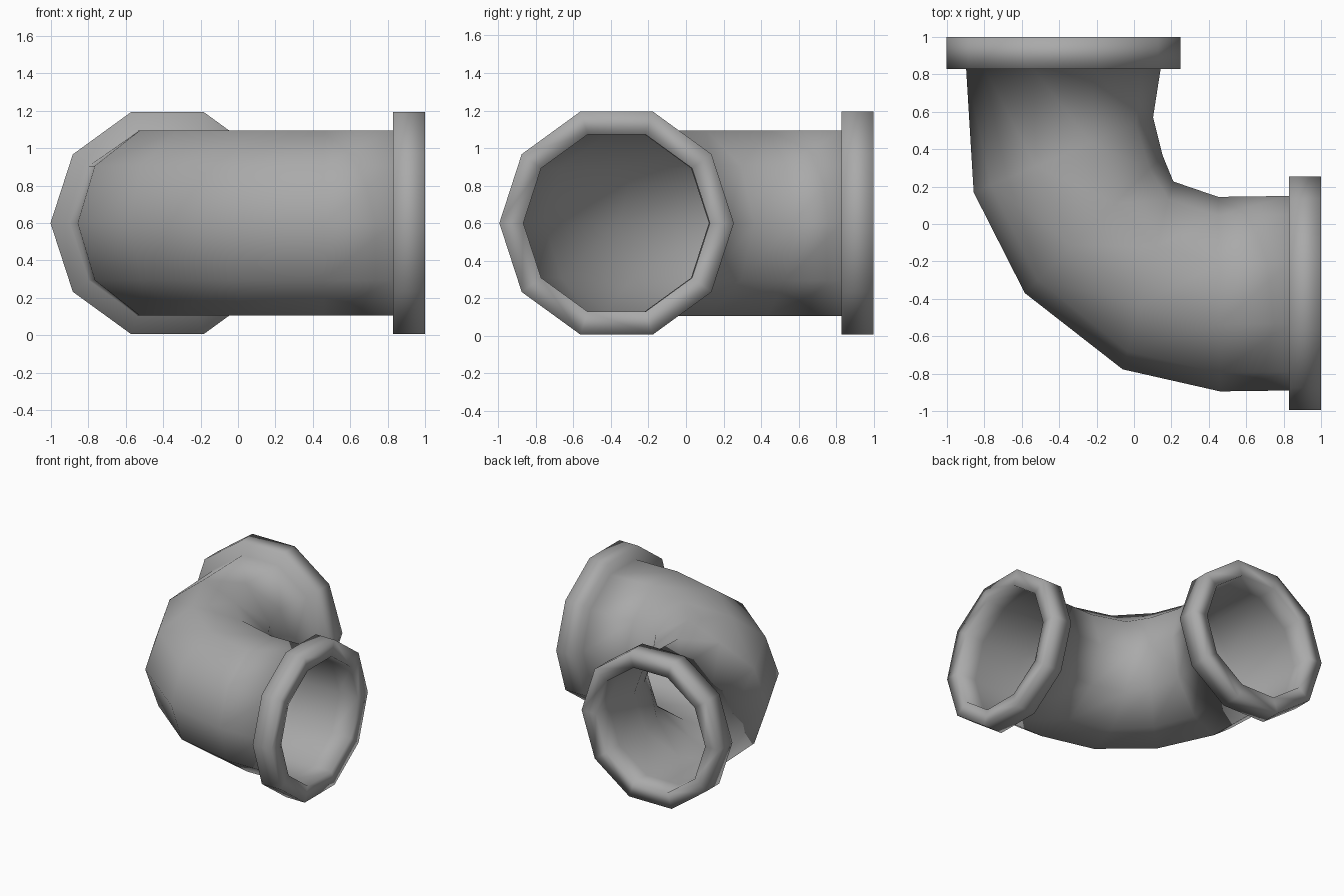
import bpy
import bmesh
from math import cos, sin, tau
from mathutils import Vector

cube = bpy.data.objects.get("Cube")
if cube:
    bpy.data.objects.remove(cube)

SIDES = 10
AXIS_Z = 0.6
OUTER, INNER, FLANGE = 0.52, 0.497, 0.625

metal = bpy.data.materials.new("grey metal")
metal.use_nodes = True
grey = (0.4, 0.4, 0.4, 1)
metal.diffuse_color = grey
metal.node_tree.nodes["Principled BSDF"].inputs["Base Color"].default_value = grey

# Bend stations: outer-bend point and inner-bend point in plan
stations = [
    ((0.83, -0.89), (0.83, 0.15)),
    ((0.46, -0.895), (0.45, 0.145)),
    ((-0.06, -0.775), (0.21, 0.225)),
    ((-0.58, -0.365), (0.15, 0.36)),
    ((-0.855, 0.17), (0.10, 0.57)),
    ((-0.895, 0.83), (0.14, 0.83)),
]
first_end = ((1, -0.89), (1, 0.15))
last_end = ((-0.895, 1), (0.14, 1))


def add_ring(bm, station, radius):
    """Add a ten-sided ring across one station of the bend."""
    out, inn = Vector(station[0]), Vector(station[1])
    centre = (out + inn) / 2
    across = (inn - out).normalized()
    ring = []
    for i in range(SIDES):
        a = tau * i / SIDES
        p = centre + across * radius * cos(a)
        ring.append(bm.verts.new((p.x, p.y, AXIS_Z + radius * sin(a))))
    return ring


# Section loop: outside wall with flanges, then back along the bore
path = [(first_end, FLANGE), (stations[0], FLANGE)]
path += [(s, OUTER) for s in stations]
path += [(stations[-1], FLANGE), (last_end, FLANGE), (last_end, INNER)]
path += [(s, INNER) for s in reversed(stations)]
path += [(first_end, INNER)]

bm = bmesh.new()
rings = [add_ring(bm, s, r) for s, r in path]
for k, ring in enumerate(rings):
    nxt = rings[(k + 1) % len(rings)]
    for i in range(SIDES):
        j = (i + 1) % SIDES
        bm.faces.new((ring[i], ring[j], nxt[j], nxt[i]))
bmesh.ops.recalc_face_normals(bm, faces=bm.faces)
for face in bm.faces:
    face.smooth = True

mesh = bpy.data.meshes.new("elbow_pipe")
bm.to_mesh(mesh)
bm.free()
mesh.materials.append(metal)
pipe = bpy.data.objects.new("elbow_pipe", mesh)
bpy.context.collection.objects.link(pipe)
